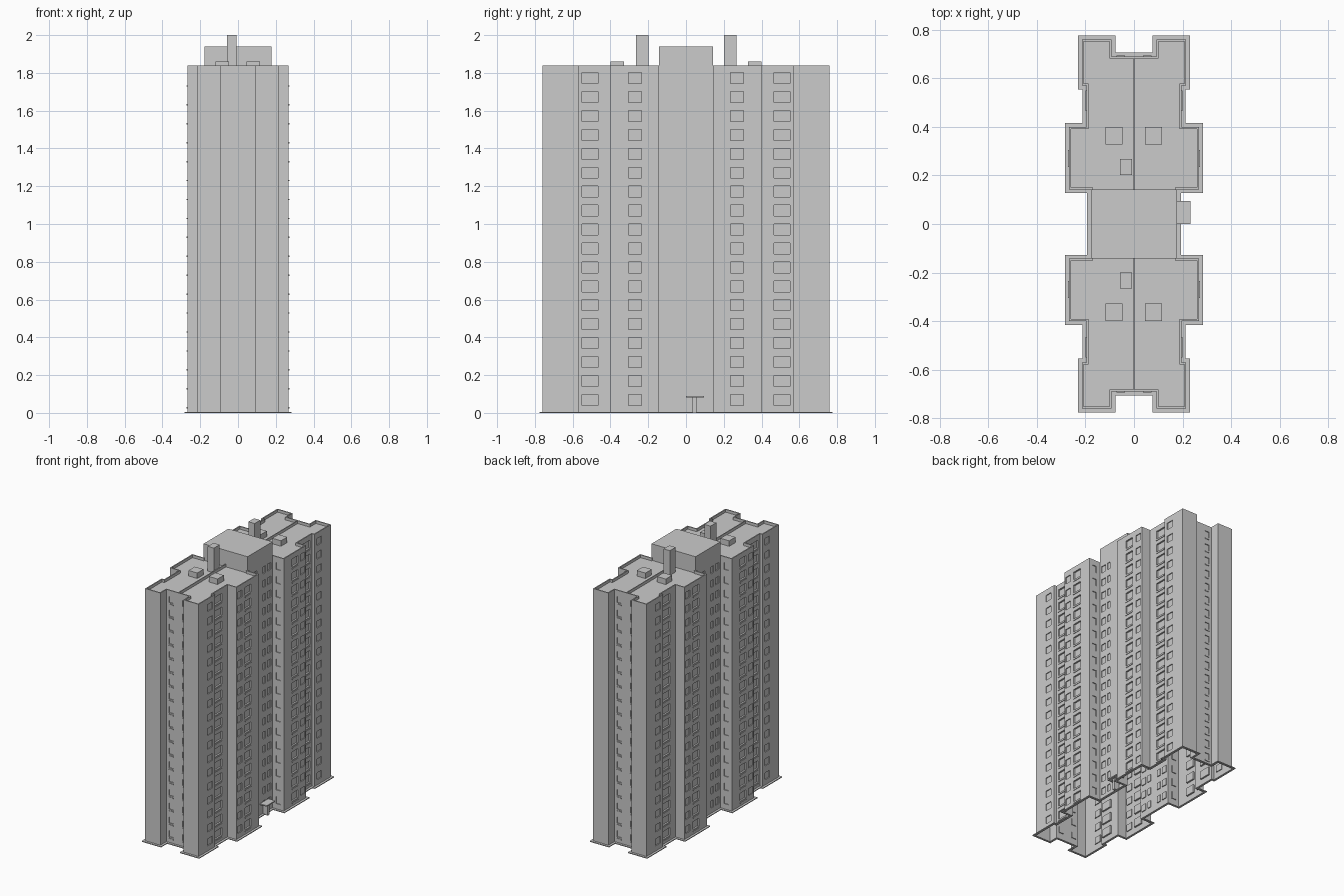
import bpy, bmesh
from mathutils import Vector

if "Cube" in bpy.data.objects:
    bpy.data.objects.remove(bpy.data.objects["Cube"])

FLOORS, STEP, Z0 = 18, 0.1002, 0.069
ROOF, TOP = 1.82, 1.84

# Quarter of the footprint, from the +x middle round to the +y middle
QUARTER = [(.177, 0), (.177, .143), (.268, .143), (.268, .4), (.195, .4),
           (.195, .57), (.215, .57), (.215, .76), (.092, .76), (.092, .69), (0, .69)]
# Window columns: edge index -> (start, end, height, depth, has ledge)
WINDOWS = {0: [(.035, .065, .05, .006, 0), (.085, .125, .05, .006, 0)],
           1: [(.03, .065, .05, .006, 0)],
           2: [(.092, .162, .058, .012, 1), (.195, .245, .05, .006, 0)],
           4: [(.065, .15, .058, .012, 1)],
           6: [(.03, .085, .05, .006, 0)],
           9: [(.02, .055, .045, .006, 1)]}


def finish(name, bm):
    bmesh.ops.remove_doubles(bm, verts=bm.verts, dist=1e-5)
    me = bpy.data.meshes.new(name)
    bm.to_mesh(me)
    bm.free()
    ob = bpy.data.objects.new(name, me)
    bpy.context.collection.objects.link(ob)
    return ob


def box(name, x0, x1, y0, y1, z0, z1):
    bm = bmesh.new()
    bmesh.ops.create_cube(bm, size=1)
    for v in bm.verts:
        v.co = ((x0 + x1) / 2 + v.co.x * (x1 - x0), (y0 + y1) / 2 + v.co.y * (y1 - y0),
                (z0 + z1) / 2 + v.co.z * (z1 - z0))
    return finish(name, bm)


def offset(pts, d):
    """Move a counter-clockwise right-angled outline outward by d."""
    out = []
    for i, p in enumerate(pts):
        a = (p - pts[i - 1]).normalized()
        b = (pts[(i + 1) % len(pts)] - p).normalized()
        out.append(p + d * Vector((a.y + b.y, -a.x - b.x)))
    return out


def skirt(bm, a, za, b, zb):
    """Band of faces between two outlines."""
    va = [bm.verts.new((p.x, p.y, za)) for p in a]
    vb = [bm.verts.new((p.x, p.y, zb)) for p in b]
    for i in range(len(va)):
        j = (i + 1) % len(va)
        bm.faces.new((va[i], va[j], vb[j], vb[i]))


# Outer walls with recessed windows, mirrored into four quarters
walls, ledges = bmesh.new(), bmesh.new()
for sx, sy in ((1, 1), (-1, 1), (-1, -1), (1, -1)):
    for e in range(len(QUARTER) - 1):
        p, q = Vector(QUARTER[e]), Vector(QUARTER[e + 1])
        u = (q - p).normalized()
        n = Vector((u.y, -u.x))

        def quad(bm, *corners):
            vs = []
            for t, z, d in corners:
                c = p + u * t + n * d
                vs.append(bm.verts.new((c.x * sx, c.y * sy, z)))
            bm.faces.new(vs if sx * sy > 0 else vs[::-1])

        def panel(t0, t1, z0, z1, d=0):
            quad(walls, (t0, z0, d), (t1, z0, d), (t1, z1, d), (t0, z1, d))

        t = 0
        for a, b, h, dep, ledge in WINDOWS.get(e, []):
            panel(t, a, 0, TOP)
            z = 0
            for f in range(FLOORS):
                lo = Z0 + f * STEP - h / 2
                hi = lo + h
                panel(a, b, z, lo)
                panel(a, b, lo, hi, -dep)
                quad(walls, (a, lo, 0), (b, lo, 0), (b, lo, -dep), (a, lo, -dep))
                quad(walls, (a, hi, -dep), (b, hi, -dep), (b, hi, 0), (a, hi, 0))
                quad(walls, (a, lo, 0), (a, lo, -dep), (a, hi, -dep), (a, hi, 0))
                quad(walls, (b, lo, -dep), (b, lo, 0), (b, hi, 0), (b, hi, -dep))
                if ledge:
                    l0, l1, o = lo - .016, lo - .009, .004
                    quad(ledges, (a, l0, o), (b, l0, o), (b, l1, o), (a, l1, o))
                    quad(ledges, (a, l1, o), (b, l1, o), (b, l1, 0), (a, l1, 0))
                    quad(ledges, (a, l0, 0), (b, l0, 0), (b, l0, o), (a, l0, o))
                    quad(ledges, (a, l0, 0), (a, l0, o), (a, l1, o), (a, l1, 0))
                    quad(ledges, (b, l0, o), (b, l0, 0), (b, l1, 0), (b, l1, o))
                z = hi
            panel(a, b, z, TOP)
            t = b
        panel(t, (q - p).length, 0, TOP)
finish("outer_walls", walls)
finish("window_ledges", ledges)

# Full outline without the points on the mirror lines
C = [Vector(c) for c in QUARTER[1:-1]]
outline = (C + [Vector((-c.x, c.y)) for c in C[::-1]] + [-c for c in C]
           + [Vector((c.x, -c.y)) for c in C[::-1]])

# Roof deck with low parapet
bm = bmesh.new()
inner = offset(outline, -.008)
skirt(bm, outline, TOP, inner, TOP)
skirt(bm, inner, TOP, inner, ROOF)
bm.faces.new([bm.verts.new((c.x, c.y, ROOF)) for c in inner])
finish("roof_and_parapet", bm)

# Thin plinth ring at the ground
bm = bmesh.new()
outer = offset(outline, .016)
skirt(bm, outer, 0, outer, .006)
skirt(bm, outer, .006, outline, .006)
skirt(bm, outline, 0, outer, 0)
finish("ground_plinth", bm)

# Raised core block, roof dividers, chimneys and hatches
box("core_block", -.177, .177, -.143, .143, ROOF, 1.94)
for s, side in ((-1, "front"), (1, "back")):
    ya, yb = sorted((s * .143, s * .685))
    box("roof_divider_" + side, -.003, .003, ya, yb, ROOF, TOP)
    yc = .235 if s > 0 else -.232
    box("chimney_" + side, -.058, -.008, yc - .033, yc + .033, ROOF, 2.0)
    for x, hand in ((-.083, "left"), (.081, "right")):
        yh = s * .364
        box(f"roof_hatch_{side}_{hand}", x - .035, x + .035, yh - .036, yh + .036, ROOF, 1.86)

# Entrance canopy and its support
box("entrance_canopy", .177, .232, 0, .095, .082, .09)
box("canopy_support", .177, .215, .034, .056, 0, .082)
